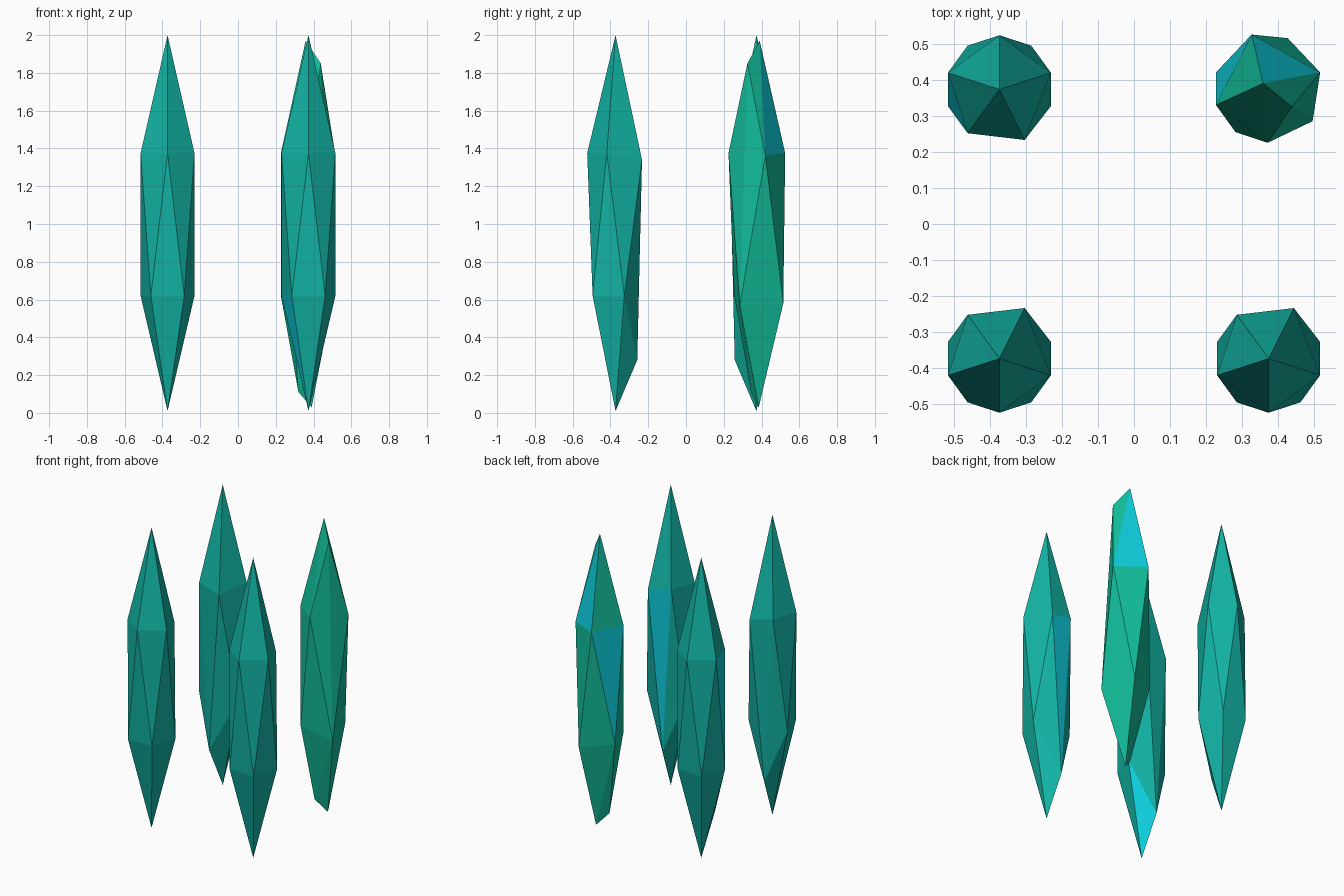
import bpy, bmesh, math

cube = bpy.data.objects.get("Cube")
if cube:
    bpy.data.objects.remove(cube)


def make_material(name, colour):
    m = bpy.data.materials.new(name)
    m.use_nodes = True
    m.diffuse_color = (*colour, 1)
    bsdf = next(n for n in m.node_tree.nodes if n.type == 'BSDF_PRINCIPLED')
    bsdf.inputs["Base Color"].default_value = (*colour, 1)
    bsdf.inputs["Roughness"].default_value = 0.6
    return m


teal = make_material("teal", (0.006, 0.456, 0.376))
green = make_material("sea_green", (0.006, 0.515, 0.328))
cyan = make_material("cyan", (0.004, 0.61, 0.716))


def ring(radius, z, start):
    """Five points around the crystal axis."""
    return [(radius * math.cos(math.radians(start + 72 * i)),
             radius * math.sin(math.radians(start + 72 * i)), z) for i in range(5)]


def crystal(name, points, location, main, accents, flip_y=False):
    """Faceted shard: hull of its corners, accent facets given by corner numbers."""
    bm = bmesh.new()
    sy = -1 if flip_y else 1
    for x, y, z in points:
        bm.verts.new((x, y * sy, z))
    bm.verts.index_update()
    bm.verts.ensure_lookup_table()
    number = {v: v.index for v in bm.verts}
    bmesh.ops.convex_hull(bm, input=bm.verts[:])
    bmesh.ops.recalc_face_normals(bm, faces=bm.faces[:])
    for f in bm.faces:
        f.smooth = False
        f.material_index = int({number[v] for v in f.verts} in accents)
    mesh = bpy.data.meshes.new(name)
    bm.to_mesh(mesh)
    bm.free()
    mesh.materials.append(main)
    mesh.materials.append(cyan)
    ob = bpy.data.objects.new(name, mesh)
    ob.location = (*location, 0)
    bpy.context.collection.objects.link(ob)


# Regular shard: tip, upper ring, lower ring, base, with two chipped corners
upper = ring(0.15, 1.375, -90)
upper[2] = (0.07, 0.14, 1.34)
lower = ring(0.15, 0.62, -54)
lower[2] = (-0.02, 0.115, 0.28)
shard = [(0, 0, 2.0)] + upper + lower + [(0, 0, 0.01)]

c = 0.373
crystal("front_left_crystal", shard, (c, -c), teal, [{3, 4, 8}, {9, 10, 11}])
crystal("front_right_crystal", shard, (-c, -c), teal, [{7, 8, 11}])
crystal("back_right_crystal", shard, (-c, c), teal, [{4, 5, 9}], flip_y=True)

# Irregular shard with chipped tip and base
chipped = [(-0.015, 0.015, 1.97), (0.065, -0.05, 1.85),
           (-0.003, -0.15, 1.375), (-0.146, -0.045, 1.375),
           (-0.047, 0.15, 1.375), (0.143, 0.045, 1.36),
           (0.053, 0.14, 0.58), (-0.146, 0.045, 0.62),
           (-0.092, -0.12, 0.62), (0.122, -0.09, 0.57),
           (-0.053, -0.03, 0.11), (0.017, 0.01, 0.03)]
crystal("back_left_crystal", chipped, (c, c + 0.002), green, [{0, 4, 5}, {3, 4, 7}])
